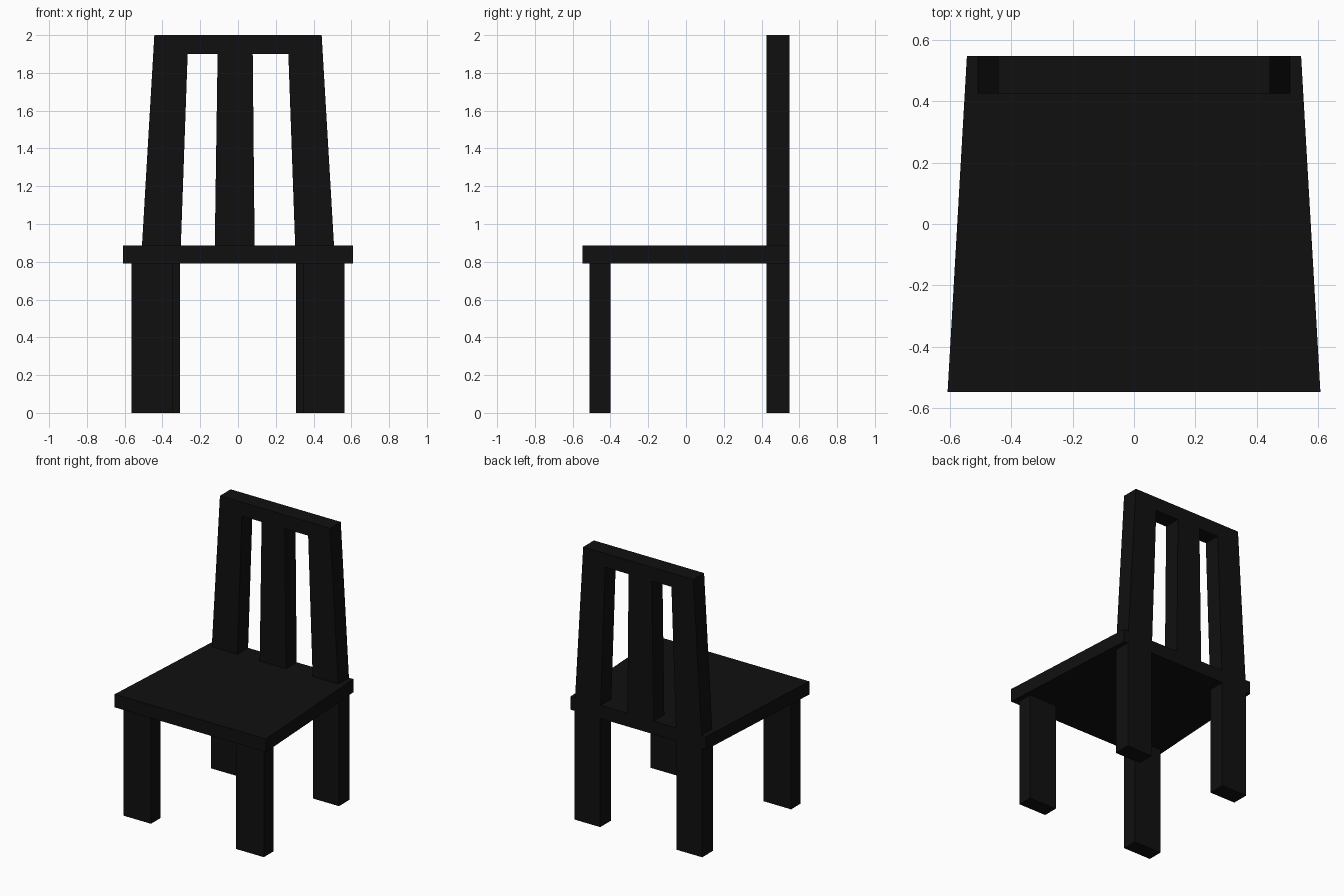
import bpy

if "Cube" in bpy.data.objects:
    bpy.data.objects.remove(bpy.data.objects["Cube"])

black = bpy.data.materials.new("black_paint")
black.diffuse_color = (0.005, 0.005, 0.005, 1)
black.use_nodes = True
black.node_tree.nodes["Principled BSDF"].inputs["Base Color"].default_value = black.diffuse_color


def prism(name, profile, lo, hi, axis):
    """Extrude a counter-clockwise 2D outline: axis 'z' uses (x, y), axis 'y' uses (x, z)."""
    n = len(profile)
    if axis == 'z':
        verts = [(a, b, h) for h in (lo, hi) for a, b in profile]
    else:
        verts = [(a, h, b) for h in (hi, lo) for a, b in profile]
    faces = [tuple(reversed(range(n))), tuple(range(n, 2 * n))]
    faces += [(i, (i + 1) % n, n + (i + 1) % n, n + i) for i in range(n)]
    mesh = bpy.data.meshes.new(name)
    mesh.from_pydata(verts, [], faces)
    mesh.materials.append(black)
    obj = bpy.data.objects.new(name, mesh)
    bpy.context.collection.objects.link(obj)
    return obj


def mirror_x(obj):
    obj.modifiers.new("mirror", 'MIRROR').use_axis[0] = True


BACK_Y0, BACK_Y1 = 0.425, 0.548
SEAT_Z0, SEAT_Z1 = 0.79, 0.885

# Seat: trapezoid, wider at the front
prism("seat", [(-0.608, -0.548), (0.608, -0.548), (0.545, 0.548), (-0.545, 0.548)],
      SEAT_Z0, SEAT_Z1, 'z')

# Front legs
mirror_x(prism("front_legs", [(0.343, -0.51), (0.565, -0.51), (0.565, -0.40), (0.343, -0.40)],
               0, SEAT_Z0, 'z'))

# Back legs: straight to the seat, then tapering inward up to the top
mirror_x(prism("back_legs", [(0.306, 0), (0.514, 0), (0.514, SEAT_Z0), (0.443, 2),
                             (0.263, 2), (0.306, SEAT_Z0)], BACK_Y0, BACK_Y1, 'y'))

# Top rail between the back legs
prism("top_rail", [(-0.267, 1.9), (0.267, 1.9), (0.263, 2), (-0.263, 2)],
      BACK_Y0, BACK_Y1, 'y')

# Centre slat, slightly off centre and tapering upward
prism("back_slat", [(-0.123, SEAT_Z1), (0.088, SEAT_Z1), (0.078, 1.9), (-0.108, 1.9)],
      BACK_Y0, BACK_Y1, 'y')
